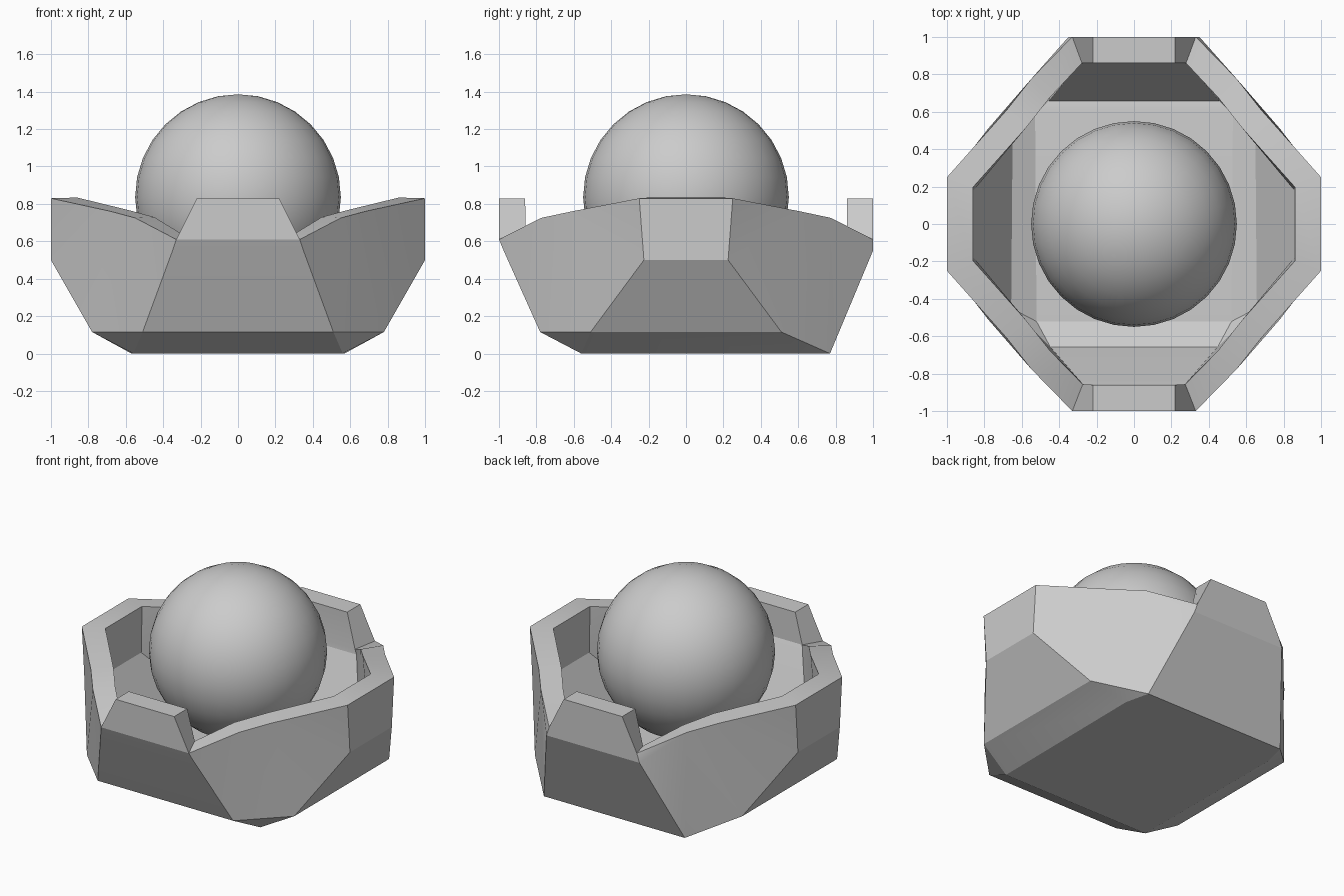
import bpy, bmesh

if "Cube" in bpy.data.objects:
    bpy.data.objects.remove(bpy.data.objects["Cube"])


def smooth(ob, angle=0.35):
    bpy.ops.object.select_all(action='DESELECT')
    ob.select_set(True)
    bpy.context.view_layer.objects.active = ob
    bpy.ops.object.shade_smooth_by_angle(angle=angle)


# Corner points of one quadrant of the faceted bowl (mirrored in x and y)
front = dict(
    A=(.22, 1, .83), B=(.33, 1, .61),                       # front tab
    C=(.55, .775, .725), D=(.68, .61, .76),                 # sloping rim
    E=(1, .25, .83), F=(1, .225, .50),                      # side panel
    G=(.78, .51, .115), H=(.56, .56, 0),                    # foot
    I=(.51, .78, .115), J=(.35, .975, .55))
back = dict(front, H=(.57, .60, 0), I=(.53, .77, 0), J=(.35, 1, .55))

bm = bmesh.new()
V = {}
for sx in (1, -1):
    for sy, pts in ((-1, front), (1, back)):
        for k, (x, y, z) in pts.items():
            V[k, sx, sy] = bm.verts.new((x * sx, y * sy, z))

# Front and back panels
for sy in (-1, 1):
    for p, q in ("AB", "BJ", "JI", "IH"):
        bm.faces.new([V[p, 1, sy], V[q, 1, sy], V[q, -1, sy], V[p, -1, sy]])
# Side panels and diagonal corner panels
for sx in (1, -1):
    for p, q in ("EF", "FG", "GH"):
        bm.faces.new([V[p, sx, -1], V[q, sx, -1], V[q, sx, 1], V[p, sx, 1]])
    for sy in (-1, 1):
        for f in ("BCJ", "CIJ", "CDGI", "DEF", "DFG", "GHI"):
            bm.faces.new([V[k, sx, sy] for k in f])
# Bottom
bm.faces.new([V["H", a, b] for a, b in ((1, -1), (1, 1), (-1, 1), (-1, -1))])
bmesh.ops.recalc_face_normals(bm, faces=bm.faces)
bottom = min(bm.faces, key=lambda f: f.calc_center_median().z)
if bottom.normal.z > 0:
    bmesh.ops.reverse_faces(bm, faces=bm.faces)

me = bpy.data.meshes.new("bowl")
bm.to_mesh(me)
bm.free()
bowl = bpy.data.objects.new("bowl", me)
bpy.context.collection.objects.link(bowl)
smooth(bowl)

# Wall thickness, inwards
m = bowl.modifiers.new("wall", 'SOLIDIFY')
m.thickness = .14
m.offset = -1
m.use_even_offset = True
m.use_quality_normals = True
bpy.context.view_layer.objects.active = bowl
bpy.ops.object.modifier_apply(modifier=m.name)
smooth(bowl)

# Ball resting in the bowl
bpy.ops.mesh.primitive_uv_sphere_add(segments=32, ring_count=16, radius=.55,
                                     location=(0, 0, .836))
ball = bpy.context.object
ball.name = "ball"
smooth(ball, 0.6)
